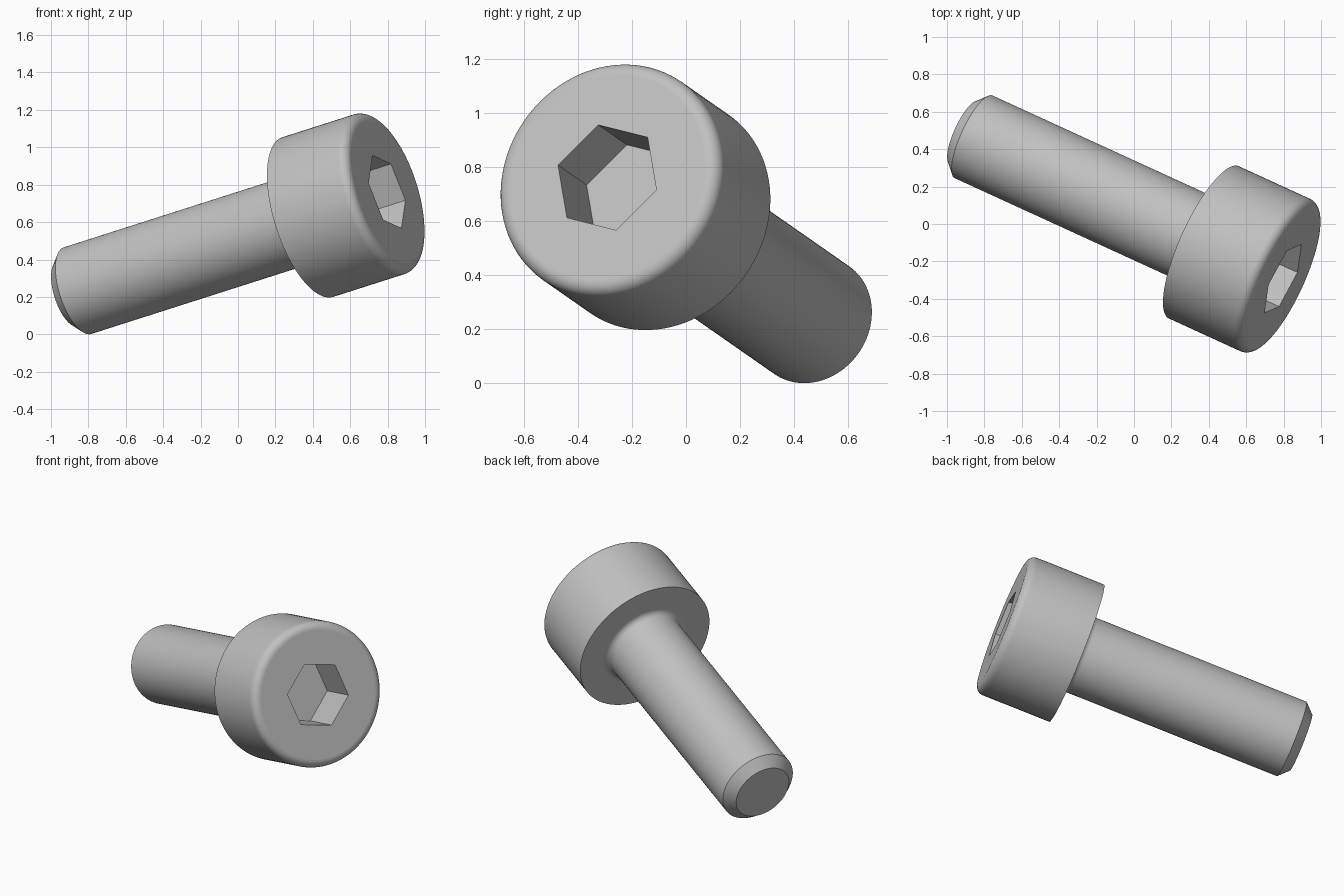
import bpy
import bmesh
from math import cos, sin, pi, radians
from mathutils import Matrix, Vector

if "Cube" in bpy.data.objects:
    bpy.data.objects.remove(bpy.data.objects["Cube"], do_unlink=True)

# Sizes along the screw axis, measured from the tip
LENGTH, HEAD_H = 1.955, 0.485
HEAD_R, HEAD_ROUND = 0.448, 0.05
SHAFT_R, CHAMFER, NECK_ROUND = 0.243, 0.06, 0.04
SOCKET_R, SOCKET_DEPTH = 0.212, 0.265
SEGMENTS = 96
UNDERSIDE = LENGTH - HEAD_H

# Tilted frame: local z runs from tip to head, local x points at a socket corner
axis = Vector((0.873, -0.4, 0.279)).normalized()
corner = Vector((-0.077, -0.033, 0.195))
corner = (corner - axis * corner.dot(axis)).normalized()
side = axis.cross(corner)
frame = Matrix((corner, side, axis)).transposed().to_4x4()
frame.translation = Vector((-0.91, 0.49, 0.217))

steel = bpy.data.materials.new("grey_steel")
steel.use_nodes = True
colour = (0.53, 0.53, 0.53, 1)
steel.diffuse_color = colour
steel.node_tree.nodes["Principled BSDF"].inputs["Base Color"].default_value = colour


def finish(name, bm):
    """Turn a bmesh into an object placed in the tilted frame."""
    mesh = bpy.data.meshes.new(name)
    bm.to_mesh(mesh)
    bm.free()
    mesh.materials.append(steel)
    obj = bpy.data.objects.new(name, mesh)
    obj.matrix_world = frame
    bpy.context.collection.objects.link(obj)
    return obj


def lathe(name, profile):
    """Spin (radius, height) points round the axis; flat ends stay flat shaded."""
    bm = bmesh.new()
    verts = [bm.verts.new((r, 0, z)) for r, z in profile]
    edges = [bm.edges.new(pair) for pair in zip(verts, verts[1:])]
    bmesh.ops.spin(bm, geom=verts + edges, cent=(0, 0, 0), axis=(0, 0, 1),
                   angle=2 * pi, steps=SEGMENTS)
    bmesh.ops.remove_doubles(bm, verts=bm.verts, dist=0.0005)
    bmesh.ops.recalc_face_normals(bm, faces=bm.faces)
    bm.normal_update()
    for f in bm.faces:
        f.smooth = abs(f.normal.z) < 0.999
    for e in bm.edges:
        e.smooth = e.calc_face_angle(0) < radians(30)
    return finish(name, bm)


def arc(cr, cz, radius, start, end, steps=8):
    """Points of a quarter round in the profile plane."""
    angles = [radians(start + (end - start) * i / steps) for i in range(steps + 1)]
    return [(cr + radius * cos(a), cz + radius * sin(a)) for a in angles]


# Shaft with chamfered tip and a small round under the head
neck = arc(SHAFT_R + NECK_ROUND, UNDERSIDE - NECK_ROUND, NECK_ROUND, 180, 90)
shaft = lathe("shaft", [(0, 0), (SHAFT_R - CHAMFER, 0), (SHAFT_R, CHAMFER)] + neck)
# The neck is open inside the head, so make sure the surface faces outward
bm = bmesh.new()
bm.from_mesh(shaft.data)
tip = min(bm.faces, key=lambda f: f.calc_center_median().z)
if tip.normal.z > 0:
    bmesh.ops.reverse_faces(bm, faces=bm.faces)
    bm.to_mesh(shaft.data)
bm.free()

# Cylindrical head with a rounded top rim
rim = arc(HEAD_R - HEAD_ROUND, LENGTH - HEAD_ROUND, HEAD_ROUND, 0, 90)
head = lathe("head", [(0, UNDERSIDE), (HEAD_R, UNDERSIDE)] + rim + [(0, LENGTH)])

# Hexagonal socket cut into the head
bm = bmesh.new()
bmesh.ops.create_cone(bm, cap_ends=True, segments=6, radius1=SOCKET_R,
                      radius2=SOCKET_R, depth=2 * SOCKET_DEPTH)
# Align a corner with local x, whatever the primitive's starting angle
first = bm.verts[:][0].co
turn = Matrix.Rotation(-Vector((1, 0)).angle_signed(first.xy) * -1, 4, "Z")
bmesh.ops.transform(bm, matrix=Matrix.Translation((0, 0, LENGTH)) @ turn, verts=bm.verts)
cutter = finish("socket_cutter", bm)
cutter.hide_render = True
cutter.hide_viewport = False
cutter.display_type = "WIRE"

cut = head.modifiers.new("hex_socket", "BOOLEAN")
cut.operation = "DIFFERENCE"
cut.solver = "EXACT"
cut.object = cutter

# Bake the cut and drop the helper
bpy.context.view_layer.update()
evaluated = head.evaluated_get(bpy.context.evaluated_depsgraph_get())
baked = bpy.data.meshes.new_from_object(evaluated)
head.modifiers.clear()
head.data = baked
bpy.data.objects.remove(cutter, do_unlink=True)
